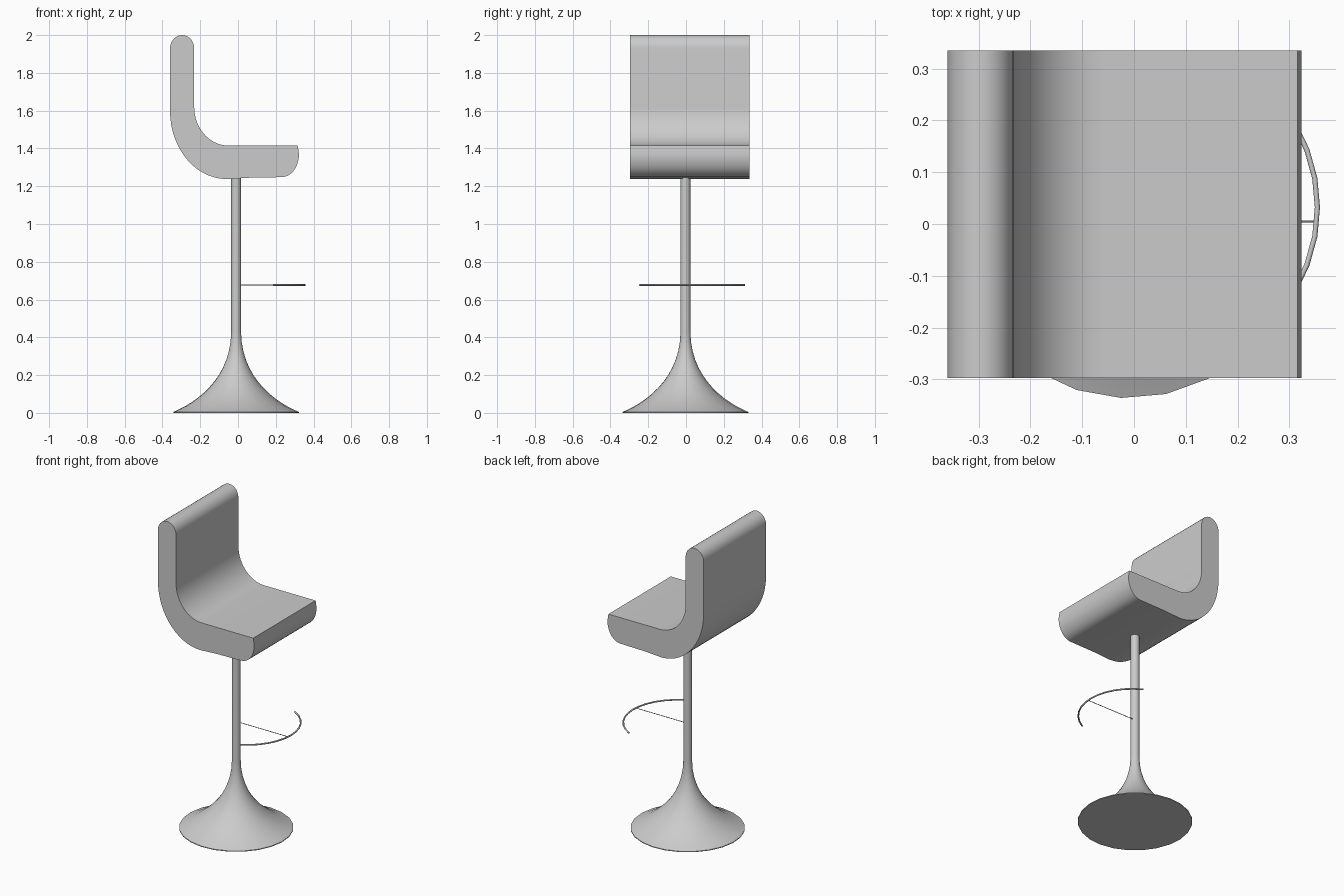
import bpy, bmesh, math
from mathutils import Vector, Matrix
from mathutils.geometry import interpolate_bezier

cube = bpy.data.objects.get("Cube")
if cube:
    bpy.data.objects.remove(cube, do_unlink=True)

grey = bpy.data.materials.new("plain grey")
grey.use_nodes = True
COLOR = (0.6, 0.6, 0.6, 1)
grey.diffuse_color = COLOR
grey.node_tree.nodes["Principled BSDF"].inputs["Base Color"].default_value = COLOR


def finish(name, bm, angle=35):
    bmesh.ops.recalc_face_normals(bm, faces=bm.faces)
    mesh = bpy.data.meshes.new(name)
    bm.to_mesh(mesh)
    bm.free()
    mesh.materials.append(grey)
    obj = bpy.data.objects.new(name, mesh)
    bpy.context.collection.objects.link(obj)
    bpy.ops.object.select_all(action='DESELECT')
    obj.select_set(True)
    bpy.context.view_layer.objects.active = obj
    bpy.ops.object.shade_smooth_by_angle(angle=math.radians(angle))
    return obj


def bezier(a, b, c, d, n):
    pts = [Vector((p[0], p[1], 0)) for p in (a, b, c, d)]
    return [(p.x, p.y) for p in interpolate_bezier(*pts, n)]


def quarter(a, corner, d, n=12):
    """Elliptical quarter from a to d, bulging towards the corner."""
    k = 0.552
    b = [p + (q - p) * k for p, q in zip(a, corner)]
    c = [p + (q - p) * k for p, q in zip(d, corner)]
    return bezier(a, b, c, d, n)


# Seat: one bent cushion profile, extruded across the width
profile = (
    quarter((-0.36, 1.93), (-0.36, 2.0), (-0.295, 2.0), 8)
    + quarter((-0.295, 2.0), (-0.232, 2.0), (-0.232, 1.93), 8)[1:]
    + quarter((-0.232, 1.62), (-0.232, 1.415), (-0.05, 1.415))
    + [(0.316, 1.415)]
    + bezier((0.323, 1.37), (0.323, 1.31), (0.29, 1.25), (0.23, 1.248), 10)
    + [(0.06, 1.245)]
    + quarter((-0.06, 1.238), (-0.36, 1.238), (-0.36, 1.6), 16)
)
Y_FRONT, Y_BACK = -0.297, 0.335
bm = bmesh.new()
side = bm.faces.new([bm.verts.new((x, Y_FRONT, z)) for x, z in profile])
ext = bmesh.ops.extrude_face_region(bm, geom=[side], use_keep_orig=True)
bmesh.ops.translate(bm, vec=(0, Y_BACK - Y_FRONT, 0),
                    verts=[v for v in ext["geom"] if isinstance(v, bmesh.types.BMVert)])
finish("seat", bm)

# Pedestal: flared foot running up into the column
CENTRE = Vector((-0.01, -0.003, 0))
SIDES = 24
outline = [(0.333, 0)] + bezier((0.333, 0.005), (0.2, 0.06), (0.028, 0.19), (0.026, 0.43), 14)
outline.append((0.026, 1.25))
bm = bmesh.new()
rings = []
for r, z in outline:
    ring = bmesh.ops.create_circle(bm, segments=SIDES, radius=r,
                                   matrix=Matrix.Translation(CENTRE + Vector((0, 0, z)))
                                   @ Matrix.Rotation(-0.045, 4, 'Z'))["verts"]
    rings.append(ring)
for low, high in zip(rings, rings[1:]):
    for i in range(SIDES):
        j = (i + 1) % SIDES
        bm.faces.new((low[i], low[j], high[j], high[i]))
bm.faces.new(rings[0])
bm.faces.new(rings[-1])
finish("pedestal", bm)


def rod(name, points, radius, sides=8):
    """Sweep a round section along horizontal points."""
    bm = bmesh.new()
    rings = []
    for i, p in enumerate(points):
        along = points[min(i + 1, len(points) - 1)] - points[max(i - 1, 0)]
        across = Vector((along.y, -along.x, 0)).normalized()
        rings.append([bm.verts.new(p + radius * (across * math.cos(t) + Vector((0, 0, math.sin(t)))))
                      for t in (math.tau * k / sides for k in range(sides))])
    for a, b in zip(rings, rings[1:]):
        for k in range(sides):
            m = (k + 1) % sides
            bm.faces.new((a[k], a[m], b[m], b[k]))
    bm.faces.new(rings[0])
    bm.faces.new(rings[-1])
    finish(name, bm, 50)


# Footrest: open arc with a thin spoke back to the column
REST_Z = 0.677
half, steps = math.radians(62), 12
arc = [Vector((0.04 + 0.314 * math.cos(a), 0.032 + 0.314 * math.sin(a), REST_Z))
       for a in (-half + 2 * half * i / steps for i in range(steps + 1))]
rod("footrest_ring", arc, 0.005)
rod("footrest_spoke", [Vector((-0.01, 0.005, REST_Z)), Vector((0.353, 0.005, REST_Z))], 0.002, 6)
